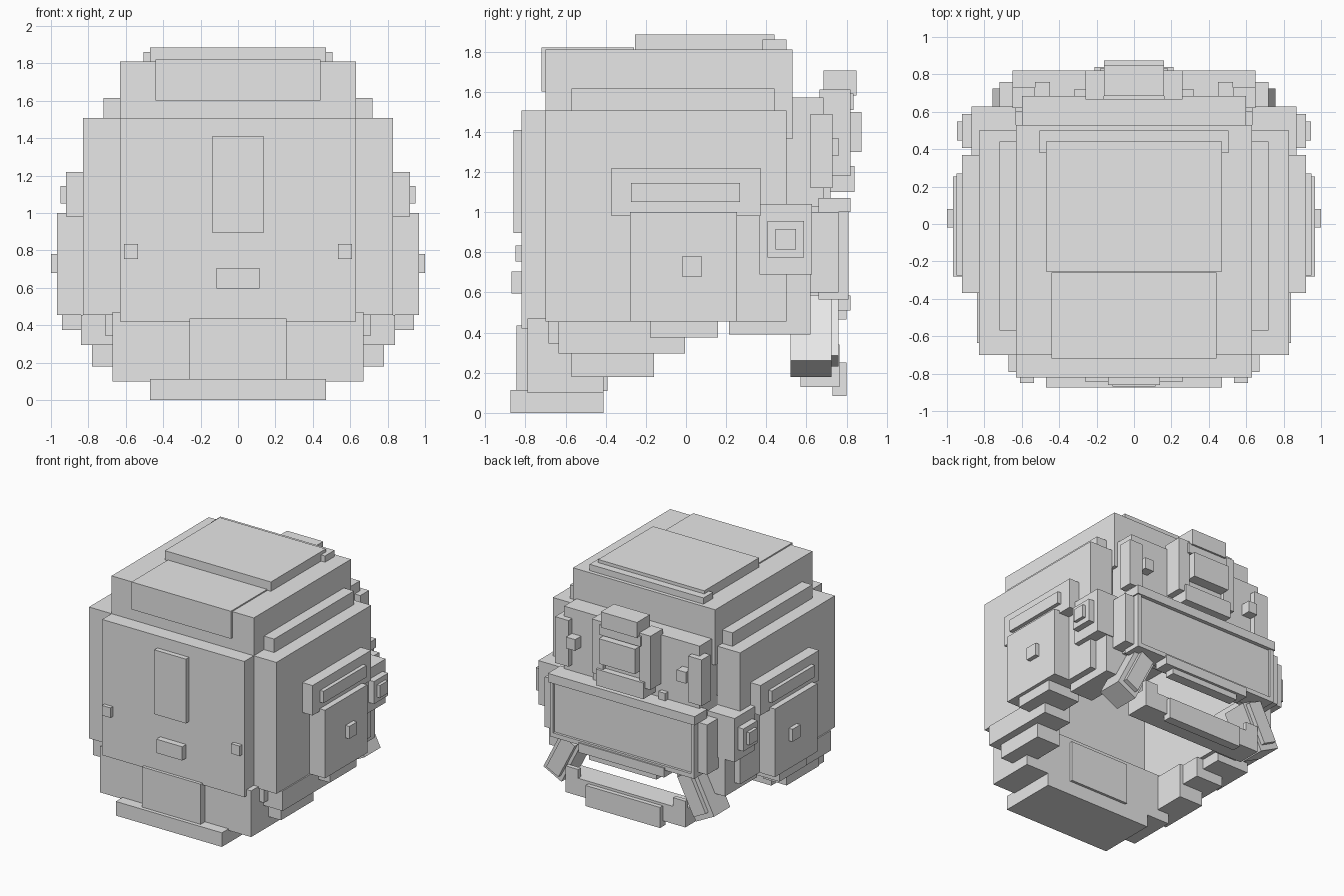
import bpy
import math

cube = bpy.data.objects.get("Cube")
if cube:
    bpy.data.objects.remove(cube, do_unlink=True)

grey = bpy.data.materials.new("plain_grey")
grey.use_nodes = True
colour = (.8, .8, .8, 1)
grey.diffuse_color = colour
grey.node_tree.nodes["Principled BSDF"].inputs["Base Color"].default_value = colour


def box(name, inner, outer, front, back, bottom, top, tilt=0):
    """Box between six limits, optionally tilted about the y axis."""
    bpy.ops.mesh.primitive_cube_add(size=1)
    part = bpy.context.object
    part.name = name
    part.location = (inner + outer) / 2, (front + back) / 2, (bottom + top) / 2
    part.scale = outer - inner, back - front, top - bottom
    part.rotation_euler.y = tilt
    part.data.materials.append(grey)


def middle(name, half, **limits):
    """Box centred on x = 0."""
    box(name, -half, half, **limits)


def pair(name, inner, outer, tilt=0, **limits):
    """Mirrored boxes on both sides."""
    box("left_" + name, inner, outer, tilt=tilt, **limits)
    box("right_" + name, -outer, -inner, tilt=-tilt, **limits)


def front_plate(name, half, bottom, top, rise):
    """Centred plate raised from the front wall."""
    middle(name, half, front=wall_front - rise, back=wall_front + sink,
           bottom=bottom, top=top)


def side_plate(name, base, rise, **limits):
    """Mirrored plates raised outward from a side surface."""
    pair(name, base - sink, base + rise, **limits)


# Shared limits of the shell
sink = .02
wall_front = -.82
shell_front = -.7
shell_back = .5
shell_bottom = .455
shell_top = 1.507
core_half = .63
shell_half = .83
crown_top = 1.81
neck_back = -.41

# Hollow shell
pair("side_wall", core_half, shell_half, front=shell_front, back=shell_back,
     bottom=shell_bottom, top=shell_top)
middle("front_wall", core_half, front=wall_front, back=-core_half,
       bottom=.42, top=shell_top)
pair("shoulder_ledge", .6, .72, front=-.57, back=.44,
     bottom=shell_top - sink, top=1.615)

# Stepped crown
middle("crown", core_half, front=shell_front, back=.53,
       bottom=1.365, top=crown_top)
middle("crown_front_cap", .44, front=shell_front - sink, back=-.26,
       bottom=1.6, top=crown_top + .01)
middle("crown_top_plate", .47, front=-.255, back=.44,
       bottom=crown_top - sink, top=1.885)
middle("crown_rear_strip", .505, front=.38, back=shell_back,
       bottom=crown_top - sink, top=1.86)

# Front wall details
front_plate("front_tall_plate", half=.14, bottom=.895, top=1.41, rise=.04)
front_plate("front_low_plate", half=.115, bottom=.595, top=.705, rise=.05)
pair("front_stud", .535, .61, front=wall_front - .03, back=wall_front + sink,
     bottom=.755, top=.835)

# Side panels
panel_half = .92
lower_panel_half = .967
side_plate("side_upper_panel", base=shell_half, rise=panel_half - shell_half,
           front=-.37, back=.37, bottom=.98, top=1.22)
side_plate("side_upper_bar", base=panel_half, rise=.03,
           front=-.275, back=.27, bottom=1.05, top=1.145)
side_plate("side_lower_panel", base=shell_half,
           rise=lower_panel_half - shell_half,
           front=-.28, back=.255, bottom=shell_bottom, top=1)
side_plate("side_stud", base=lower_panel_half, rise=1 - lower_panel_half,
           front=-.02, back=.08, bottom=.68, top=.78)

# Neck guard
middle("neck_block", .67, front=-.79, back=neck_back, bottom=.1, top=.47)
middle("neck_panel", .26, front=-.845, back=neck_back + sink,
       bottom=.11, top=.435)
middle("neck_foot", .47, front=-.875, back=neck_back, bottom=0, top=.113)
pair("neck_corner", .6, .71, front=-.685, back=-.6,
     bottom=.345, top=shell_bottom)

# Steps rising along the lower edge
pair("lower_step", .57, .78, front=-.57, back=-.16,
     bottom=.18, top=shell_bottom)
pair("middle_step", .6, .84, front=-.635, back=-.005,
     bottom=.295, top=shell_bottom)
pair("upper_step", .66, .94, front=-.18, back=.16,
     bottom=.375, top=shell_bottom)

# Cheeks, and ear pods of shrinking concentric blocks
pair("cheek", .58, .78, front=.215, back=.62, bottom=.39, top=.7)
ear_y, ear_z = .497, .865
for name, reach, half_depth, half_height in (
        ("ear_pod", .87, .13, .175),
        ("ear_plate", panel_half, .09, .09),
        ("ear_nub", .945, .05, .05)):
    pair(name, core_half, reach,
         front=ear_y - half_depth, back=ear_y + half_depth,
         bottom=ear_z - half_height, top=ear_z + half_height)

# Brow wall with its bars and studs
brow_back = .685
middle("brow_wall", .6, front=.47, back=brow_back, bottom=.98, top=1.57)
pair("brow_bar", .53, .65, front=.62, back=.73, bottom=1.12, top=1.49)
pair("brow_stud", .45, .53, front=brow_back - sink, back=.76,
     bottom=1.28, top=1.37)

# Raised brow centre
column_inner = .16
brow_base = brow_back - sink
pair("brow_column", column_inner, .26, front=brow_base, back=.82,
     bottom=1.18, top=1.61)
middle("brow_core", column_inner + sink, front=brow_base, back=.79,
       bottom=1.18, top=1.6)
middle("brow_panel", column_inner, front=brow_base, back=.875,
       bottom=1.3, top=1.5)
middle("brow_top_block", column_inner, front=brow_back, back=.85,
       bottom=1.58, top=1.705)
middle("brow_hood", column_inner + sink, front=brow_base, back=.835,
       bottom=1.51, top=1.59)
middle("brow_low_block", .21, front=brow_base, back=.84,
       bottom=1.1, top=1.23)
pair("brow_foot", .26, .32, front=brow_base, back=.72,
     bottom=1.06, top=1.13)

# Visor and its raised rim
visor_half = .64
rim_front, rim_back = .66, .81
rim_bottom = .565
rim_top = 1.03
middle("visor_slab", core_half, front=.6, back=rim_back - sink,
       bottom=rim_bottom + sink, top=rim_top)
middle("visor_top_rail", visor_half + .01, front=rim_front, back=.82,
       bottom=1, top=1.07)
middle("visor_bottom_rail", visor_half, front=rim_front, back=rim_back,
       bottom=rim_bottom, top=.6)
pair("visor_end_rail", .61, visor_half, front=rim_front, back=rim_back,
     bottom=rim_bottom, top=rim_top)
pair("visor_end_plate", core_half, .72, front=.6, back=.76, bottom=.6, top=1)
middle("visor_under_bar", .38, front=.7, back=.82, bottom=.51, top=.585)
middle("visor_under_lip", .3, front=.72, back=.8, bottom=.465, top=.52)

# Splayed jaw arms
splay = math.radians(-27)
pair("jaw_arm", .5, .68, tilt=splay, front=.52, back=.725,
     bottom=.2, top=.58)
pair("jaw_arm_plate", .52, .64, tilt=splay, front=.7, back=.76,
     bottom=.24, top=.56)

# Chin
chin_half = .53
chin_back = .765
middle("chin_bar", chin_half, front=.57, back=chin_back, bottom=.13, top=.27)
middle("chin_plate", .33, front=.73, back=.8, bottom=.085, top=.25)
pair("chin_corner", .42, chin_half, front=.73, back=chin_back,
     bottom=.22, top=.34)
